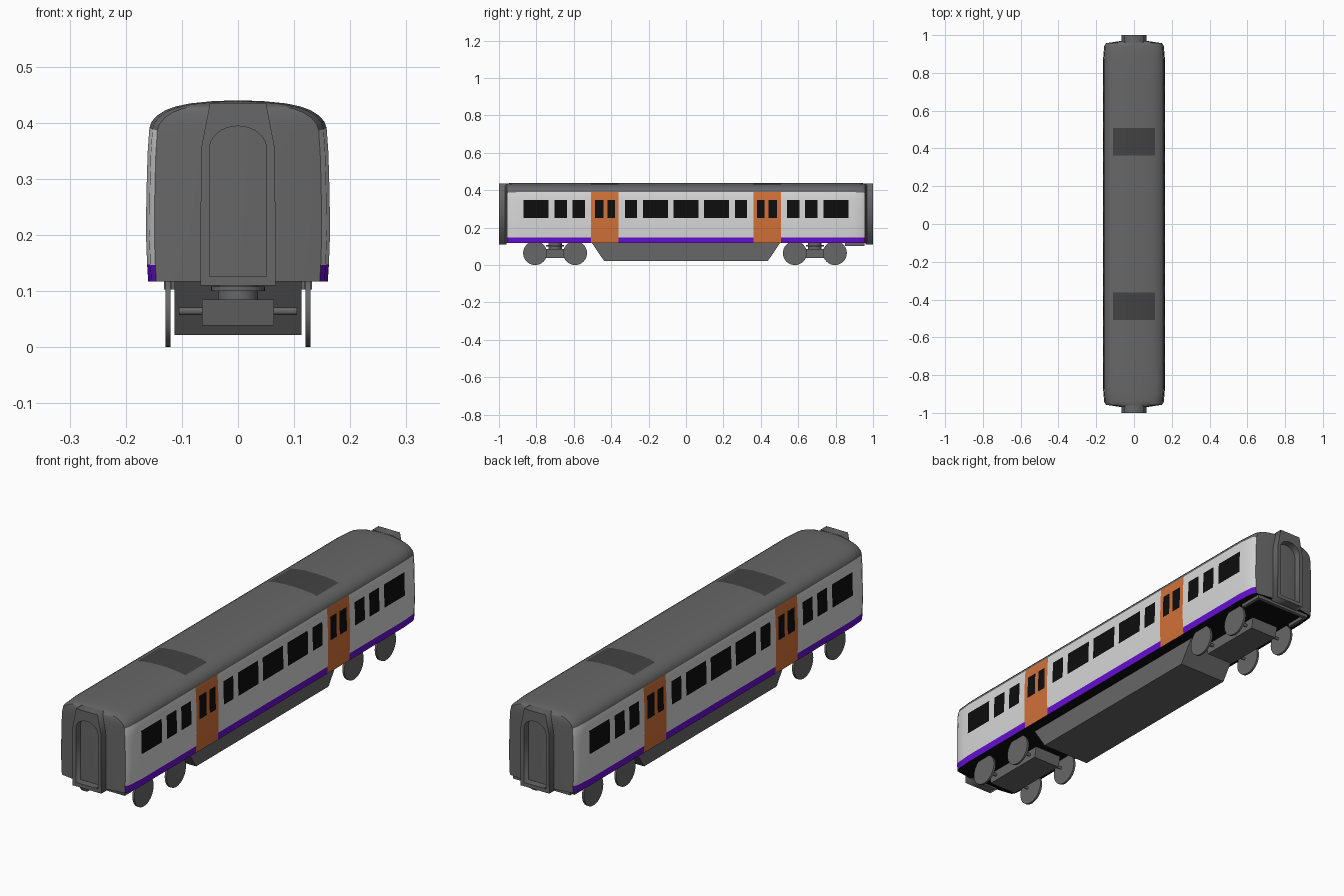
import bpy, bmesh, math
from mathutils import Matrix

if "Cube" in bpy.data.objects:
    bpy.data.objects.remove(bpy.data.objects["Cube"])


def material(name, r, g, b):
    m = bpy.data.materials.new(name)
    m.diffuse_color = (r, g, b, 1)
    m.use_nodes = True
    m.node_tree.nodes["Principled BSDF"].inputs["Base Color"].default_value = m.diffuse_color
    return m


GREY = material("mid_grey", 0.135, 0.135, 0.135)
WHITE = material("off_white", 0.68, 0.68, 0.68)
PURPLE = material("purple", 0.13, 0.005, 0.64)
ORANGE = material("orange", 0.64, 0.165, 0.04)
BLACK = material("window_black", 0.004, 0.004, 0.004)
DARK = material("dark_grey", 0.055, 0.055, 0.055)


def make(name, bm, mats, smooth=None):
    bmesh.ops.recalc_face_normals(bm, faces=bm.faces)
    me = bpy.data.meshes.new(name)
    bm.to_mesh(me)
    bm.free()
    ob = bpy.data.objects.new(name, me)
    bpy.context.collection.objects.link(ob)
    for m in mats:
        me.materials.append(m)
    if smooth:
        bpy.ops.object.select_all(action='DESELECT')
        ob.select_set(True)
        bpy.context.view_layer.objects.active = ob
        bpy.ops.object.shade_smooth_by_angle(angle=math.radians(smooth))
    return ob


def box(name, x, y, z, mat):
    """Box from (min, max) pairs."""
    bm = bmesh.new()
    size = [b - a for a, b in (x, y, z)]
    mid = [(a + b) / 2 for a, b in (x, y, z)]
    bmesh.ops.create_cube(bm, size=1, matrix=Matrix.Translation(mid) @ Matrix.Diagonal((*size, 1)))
    return make(name, bm, [mat])


def cylinder(name, centre, radius, length, axis, mat, sides=32):
    bm = bmesh.new()
    rot = Matrix.Rotation(math.pi / 2, 4, 'Y') if axis == 'X' else Matrix.Identity(4)
    bmesh.ops.create_cone(bm, cap_ends=True, segments=sides, radius1=radius, radius2=radius,
                          depth=length, matrix=Matrix.Translation(centre) @ rot)
    return make(name, bm, [mat], 40)


def prism(name, yz, half_width, mat):
    """Side outline in y, z extruded across x."""
    bm = bmesh.new()
    a = [bm.verts.new((-half_width, y, z)) for y, z in yz]
    b = [bm.verts.new((half_width, y, z)) for y, z in yz]
    bm.faces.new(a)
    bm.faces.new(b)
    for i in range(len(a)):
        j = (i + 1) % len(a)
        bm.faces.new((a[i], a[j], b[j], b[i]))
    return make(name, bm, [mat])


# Car body: cross-section lofted along y, with stations at each window and door edge
HALF = [(0.160, 0.117), (0.162, 0.147), (0.164, 0.20), (0.1635, 0.251), (0.1625, 0.30),
        (0.161, 0.348), (0.158, 0.39), (0.154, 0.402), (0.144, 0.413), (0.129, 0.4225),
        (0.111, 0.429), (0.085, 0.4345), (0.045, 0.4385), (0, 0.44)]
PROFILE = HALF + [(-x, z) for x, z in HALF[-2::-1]]
DOOR = (0.362, 0.507)
WINDOWS = [(-0.067, 0.067), (0.097, 0.231), (0.262, 0.327), (0.380, 0.420), (0.440, 0.487),
           (0.541, 0.606), (0.637, 0.702), (0.735, 0.870)]
ENDS = [(0.90, 0.985, 0.998), (0.94, 0.965, 0.995), (0.957, 0.91, 0.985), (0.969, 0.42, 0.98)]

cuts = {v for w in WINDOWS for v in w} | set(DOOR)
cuts |= {-v for v in cuts}
rings = [(y, 1, 1) for y in cuts] + ENDS + [(-y, sx, sz) for y, sx, sz in ENDS]
rings.sort()


def body_colour(y, x, z):
    y = abs(y)
    door = DOOR[0] < y < DOOR[1]
    if y > 0.957:
        return 0
    if z > 0.39:
        return 5 if door and abs(x) < 0.11 else 0
    if 0.251 < z < 0.348 and any(a < y < b for a, b in WINDOWS):
        return 4
    if door:
        return 3
    return 2 if z < 0.147 else 1


bm = bmesh.new()
loops = [[bm.verts.new((x * sx, y, 0.117 + (z - 0.117) * sz)) for x, z in PROFILE]
         for y, sx, sz in rings]
for i in range(len(rings) - 1):
    for j in range(len(PROFILE) - 1):
        f = bm.faces.new((loops[i][j], loops[i + 1][j], loops[i + 1][j + 1], loops[i][j + 1]))
        ym = (rings[i][0] + rings[i + 1][0]) / 2
        xm, zm = [(p + q) / 2 for p, q in zip(PROFILE[j], PROFILE[j + 1])]
        f.material_index = body_colour(ym, xm, zm)
    # floor
    f = bm.faces.new((loops[i][0], loops[i][-1], loops[i + 1][-1], loops[i + 1][0]))
    f.material_index = 4
for end in (loops[0], loops[-1]):
    bm.faces.new(end)
make("car_body", bm, [GREY, WHITE, PURPLE, ORANGE, BLACK, DARK], 30)

# Gangway frames with an arched opening at both ends
OUTER = [(-0.067, 0.11), (0.067, 0.11), (0.066, 0.353), (0.05, 0.435), (-0.05, 0.435), (-0.066, 0.353)]
ARCH = [(-0.051, 0.126), (0.051, 0.126)]
ARCH += [(0.051 * math.cos(t * math.pi / 16), 0.353 + 0.041 * math.sin(t * math.pi / 16)) for t in range(17)]
for label, s in (("front", -1), ("back", 1)):
    cu = bpy.data.curves.new("gangway", 'CURVE')
    cu.dimensions = '2D'
    cu.fill_mode = 'BOTH'
    cu.extrude = 0.02
    for pts in (OUTER, ARCH):
        sp = cu.splines.new('POLY')
        sp.points.add(len(pts) - 1)
        for p, (x, z) in zip(sp.points, pts):
            p.co = (x, z, 0, 1)
        sp.use_cyclic_u = True
    ob = bpy.data.objects.new(label + "_gangway_frame", cu)
    bpy.context.collection.objects.link(ob)
    cu.materials.append(GREY)
    ob.rotation_euler = (math.pi / 2, 0, 0)
    ob.location = (0, s * 0.98, 0)
    bpy.ops.object.select_all(action='DESELECT')
    ob.select_set(True)
    bpy.context.view_layer.objects.active = ob
    bpy.ops.object.convert(target='MESH')

# Equipment skirt under the floor
prism("underframe", [(-0.503, 0.118), (0.503, 0.118), (0.438, 0.022), (-0.438, 0.022)], 0.113, GREY)

# Frame bars under the back end
for s in (-1, 1):
    box("end_frame_side", sorted((s * 0.118, s * 0.132)), (0.85, 0.955), (0.103, 0.118), GREY)
box("end_frame_cross", (-0.132, 0.132), (0.94, 0.955), (0.103, 0.118), GREY)

# Bogies: frame, pivot, axles and wheels
for label, c in (("front", -0.70), ("back", 0.689)):
    prism(label + "_bogie_frame", [(c - 0.15, 0.085), (c + 0.15, 0.085), (c + 0.14, 0.039),
                                   (c - 0.14, 0.039)], 0.064, GREY)
    cylinder(label + "_bogie_pivot", (0, c, 0.10), 0.036, 0.036, 'Z', GREY)
    cylinder(label + "_bogie_pivot_flange", (0, c, 0.104), 0.048, 0.008, 'Z', GREY)
    for dy in (-0.107, 0.107):
        cylinder(label + "_axle", (0, c + dy, 0.064), 0.007, 0.21, 'X', GREY, 12)
        for s in (-1, 1):
            cylinder(label + "_wheel", (s * 0.125, c + dy, 0.064), 0.064, 0.009, 'X', GREY)
